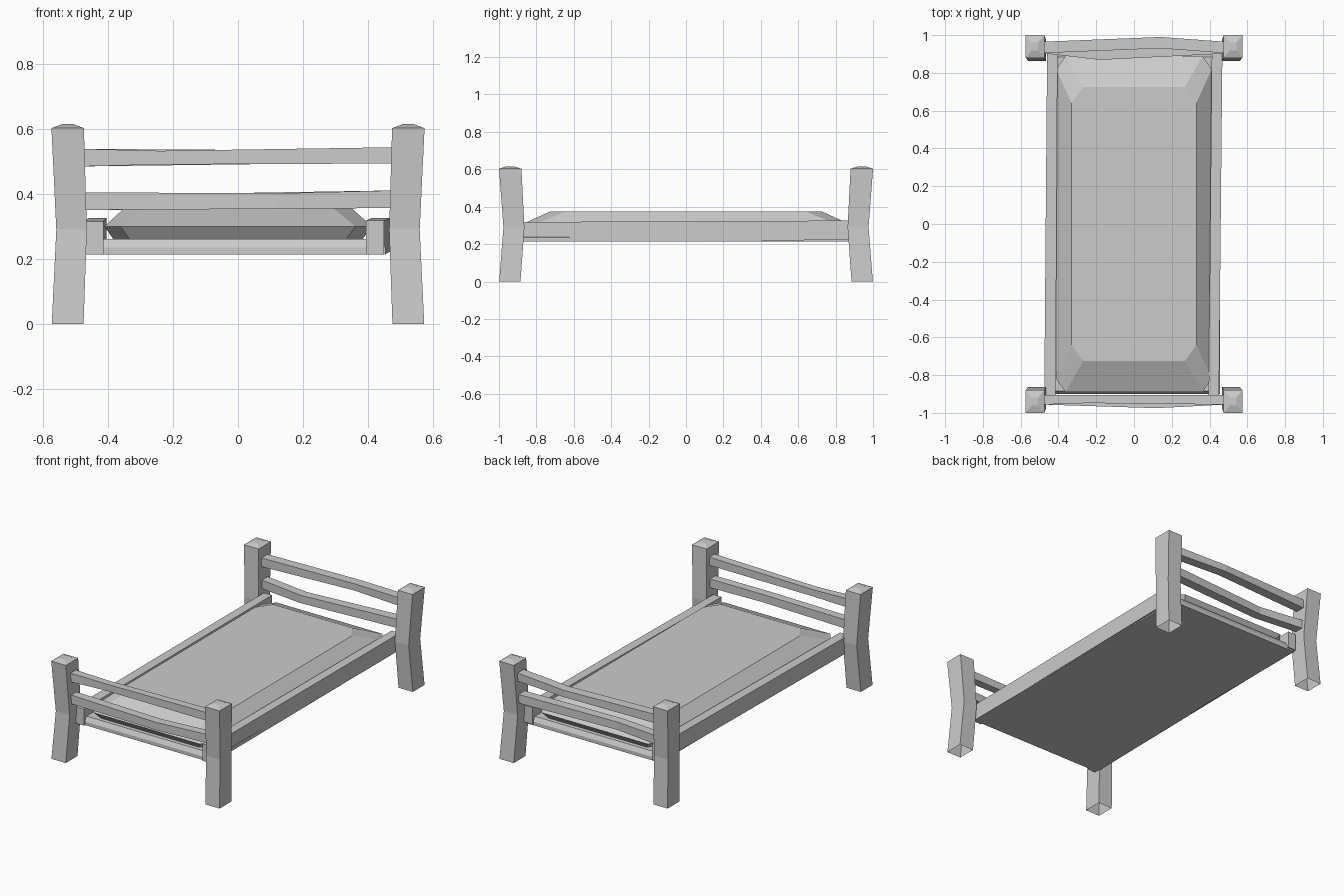
import bpy
import bmesh

cube = bpy.data.objects.get("Cube")
if cube:
    bpy.data.objects.remove(cube, do_unlink=True)

grey = bpy.data.materials.new("plain grey")
grey.use_nodes = True
colour = (0.6, 0.6, 0.6, 1)
grey.diffuse_color = colour
grey.node_tree.nodes["Principled BSDF"].inputs["Base Color"].default_value = colour


def loft(name, rings, cap_start=True, cap_end=True):
    """Skin a list of rings with equal point counts."""
    bm = bmesh.new()
    loops = [[bm.verts.new(p) for p in ring] for ring in rings]
    n = len(loops[0])
    for a, b in zip(loops, loops[1:]):
        for i in range(n):
            j = (i + 1) % n
            bm.faces.new((a[i], a[j], b[j], b[i]))
    if cap_start:
        bm.faces.new(loops[0][::-1])
    if cap_end:
        bm.faces.new(loops[-1])
    bmesh.ops.recalc_face_normals(bm, faces=bm.faces)
    mesh = bpy.data.meshes.new(name)
    bm.to_mesh(mesh)
    bm.free()
    mesh.materials.append(grey)
    obj = bpy.data.objects.new(name, mesh)
    bpy.context.collection.objects.link(obj)
    return obj


def rect(cx, cy, hx, hy, z):
    return [(cx + sx * hx, cy + sy * hy, z)
            for sx, sy in ((-1, -1), (1, -1), (1, 1), (-1, 1))]


def section_x(x, y, z, hy, hz):
    return [(x, y + sy * hy, z + sz * hz)
            for sy, sz in ((-1, -1), (1, -1), (1, 1), (-1, 1))]


def section_y(y, x0, x1, z0, z1):
    return [(x0, y, z0), (x1, y, z0), (x1, y, z1), (x0, y, z1)]


def octagon(hx, hy, cx, cy, z):
    """Rectangle with corners cut by cx and cy."""
    half = [(hx, -hy + cy), (hx, hy - cy), (hx - cx, hy), (-hx + cx, hy)]
    return [(x, y, z) for x, y in half] + [(-x, -y, z) for x, y in half]


# Bent corner posts with a low pointed top and a hollow foot
for sx, side in ((-1, "right"), (1, "left")):
    for sy, end in ((-1, "front"), (1, "back")):
        rings = [rect(sx * x, sy * y, hx, hy, z) for x, y, hx, hy, z in (
            (0.525, 0.942, 0.049, 0.057, 0),
            (0.513, 0.920, 0.047, 0.056, 0.29),
            (0.525, 0.940, 0.050, 0.060, 0.603),
            (0.525, 0.940, 0.018, 0.022, 0.615))]
        loft(f"{end}_{side}_post", rings, cap_start=False)

# Crooked cross bars: (x, y, z, half depth, half height)
bars = {
    "back_upper_bar": ((-0.48, 0.935, 0.512, 0.030, 0.027),
                       (0.14, 0.960, 0.514, 0.030, 0.021),
                       (0.48, 0.935, 0.519, 0.030, 0.025)),
    "back_lower_bar": ((-0.48, 0.932, 0.378, 0.028, 0.027),
                       (-0.18, 0.897, 0.376, 0.028, 0.024),
                       (0.48, 0.932, 0.384, 0.030, 0.027)),
    "front_upper_bar": ((-0.48, -0.930, 0.512, 0.026, 0.027),
                        (-0.24, -0.926, 0.512, 0.022, 0.021),
                        (0.48, -0.930, 0.519, 0.026, 0.025)),
    "front_lower_bar": ((-0.48, -0.930, 0.378, 0.026, 0.027),
                        (0.12, -0.948, 0.378, 0.027, 0.024),
                        (0.48, -0.930, 0.384, 0.026, 0.027)),
}
for name, path in bars.items():
    loft(name, [section_x(*p) for p in path])

# Side rails
loft("right_side_rail", [section_y(-0.91, -0.475, -0.415, 0.213, 0.315),
                         section_y(0.91, -0.460, -0.405, 0.222, 0.326)])
loft("left_side_rail", [section_y(-0.91, 0.395, 0.450, 0.213, 0.318),
                        section_y(0.91, 0.412, 0.468, 0.222, 0.326)])

# Base board under the mattress
loft("base_board", [rect(0, 0, 0.455, 0.90, 0.213),
                    rect(0, 0, 0.455, 0.90, 0.235),
                    rect(0, 0, 0.420, 0.885, 0.262)])

# Mattress with cut corners and sloping shoulders
loft("mattress", [octagon(0.385, 0.86, 0.05, 0.06, 0.262),
                  octagon(0.412, 0.89, 0.05, 0.07, 0.30),
                  octagon(0.33, 0.725, 0.06, 0.085, 0.375)])
